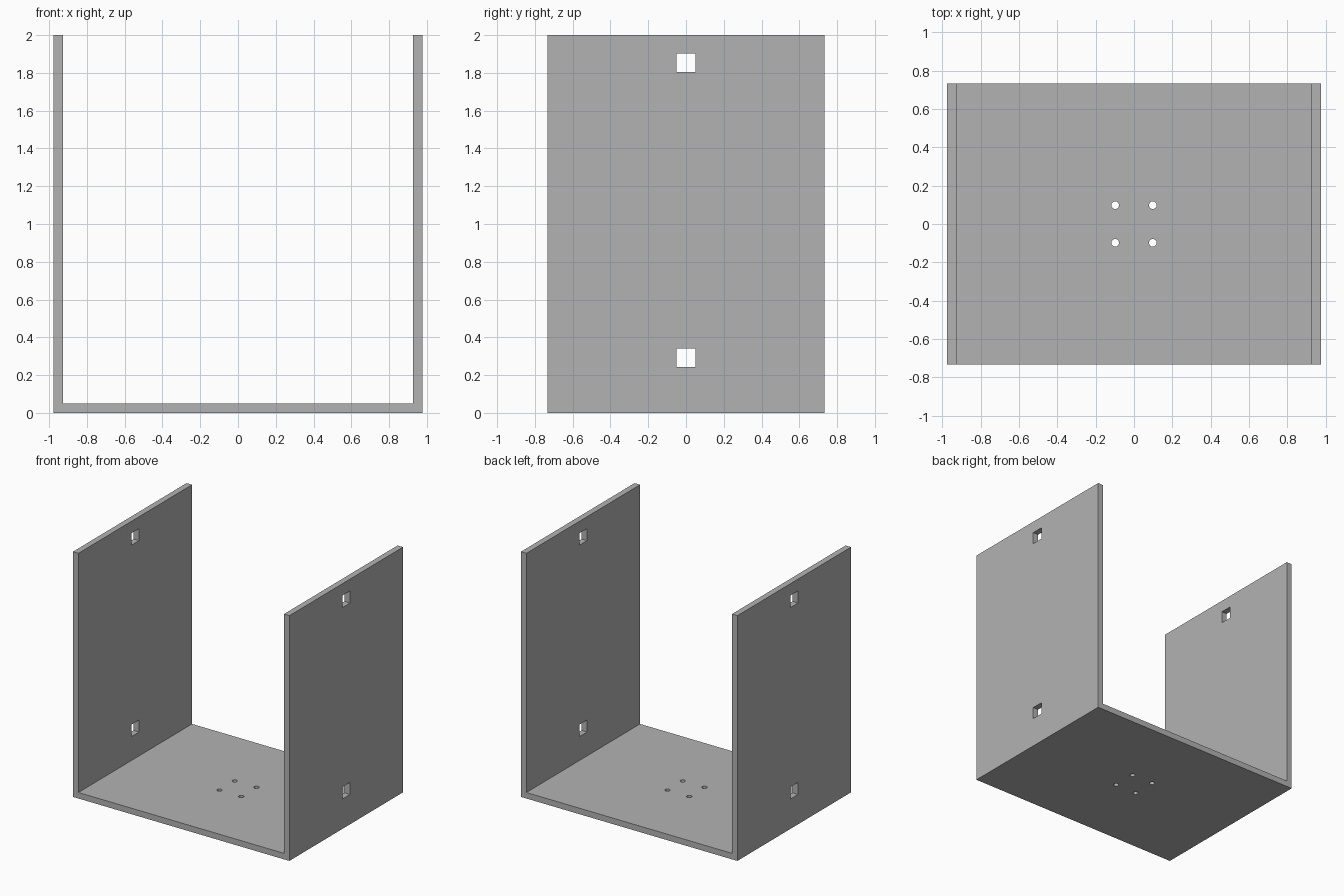
import bpy
import bmesh
from mathutils import Vector

default_cube = bpy.data.objects.get("Cube")
if default_cube:
    bpy.data.objects.remove(default_cube, do_unlink=True)

HALF_X, HALF_Y, HEIGHT, WALL = 0.976, 0.732, 2.0, 0.049
WINDOW, BOLT_RADIUS, BOLT_OFFSET = 0.098, 0.02, 0.098
WINDOW_HEIGHTS = (0.293, 1.854)

grey = bpy.data.materials.new("plain grey")
grey.use_nodes = True
colour = (0.45, 0.45, 0.45, 1)
grey.diffuse_color = colour
grey.node_tree.nodes["Principled BSDF"].inputs["Base Color"].default_value = colour

# U-shaped bracket: half profile mirrored, then extruded from front to back
half = [(HALF_X, 0), (HALF_X, HEIGHT), (HALF_X - WALL, HEIGHT), (HALF_X - WALL, WALL)]
profile = half + [(-x, z) for x, z in reversed(half)]
bm = bmesh.new()
face = bm.faces.new([bm.verts.new((x, -HALF_Y, z)) for x, z in profile])
extruded = bmesh.ops.extrude_face_region(bm, geom=[face])["geom"]
moved = [v for v in extruded if isinstance(v, bmesh.types.BMVert)]
bmesh.ops.translate(bm, verts=moved, vec=Vector((0, 2 * HALF_Y, 0)))
bmesh.ops.recalc_face_normals(bm, faces=bm.faces)
mesh = bpy.data.meshes.new("u_bracket")
bm.to_mesh(mesh)
bm.free()
mesh.materials.append(grey)
bracket = bpy.data.objects.new("u_bracket", mesh)
bpy.context.collection.objects.link(bracket)


def cut(cutter):
    """Subtract the active cutter from the bracket, then discard it."""
    cutter.hide_render = True
    cutter.data.materials.append(grey)
    bpy.context.view_layer.objects.active = bracket
    mod = bracket.modifiers.new("hole", "BOOLEAN")
    mod.operation = "DIFFERENCE"
    mod.solver = "EXACT"
    mod.object = cutter
    bpy.ops.object.modifier_apply(modifier=mod.name)
    bpy.data.objects.remove(cutter, do_unlink=True)


# Square windows through both side walls
for z in WINDOW_HEIGHTS:
    bpy.ops.mesh.primitive_cube_add(size=1, location=(0, 0, z))
    box = bpy.context.object
    box.scale = (3, WINDOW, WINDOW)
    cut(box)

# Four bolt holes through the base
for x in (-BOLT_OFFSET, BOLT_OFFSET):
    for y in (-BOLT_OFFSET, BOLT_OFFSET):
        bpy.ops.mesh.primitive_cylinder_add(vertices=24, radius=BOLT_RADIUS,
                                            depth=WALL * 4, location=(x, y, 0))
        cut(bpy.context.object)
